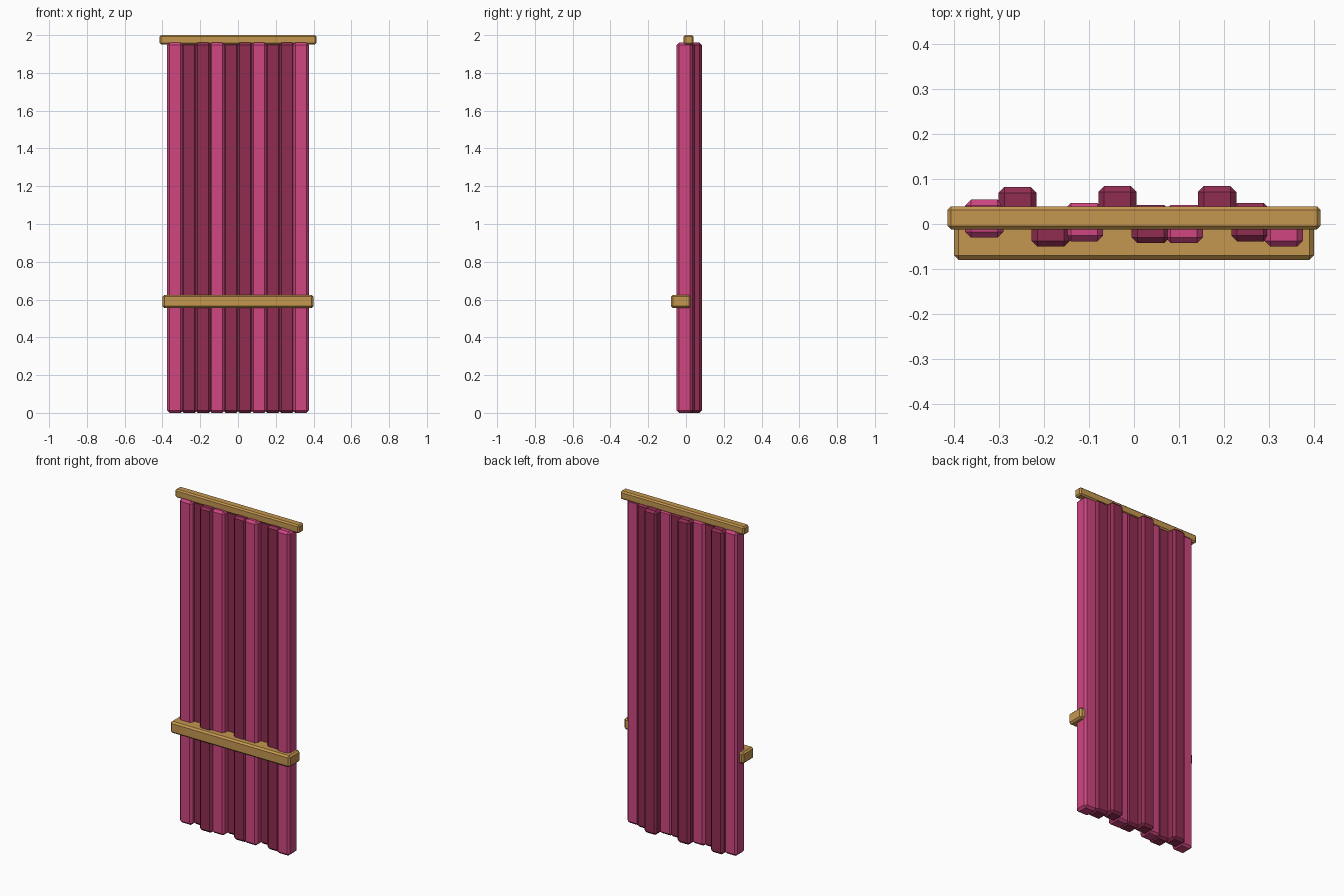
import bpy
import bmesh
from mathutils import Vector

cube = bpy.data.objects.get("Cube")
if cube:
    bpy.data.objects.remove(cube, do_unlink=True)


def make_material(name, rgb):
    mat = bpy.data.materials.new(name)
    mat.use_nodes = True
    colour = (*rgb, 1.0)
    mat.diffuse_color = colour
    mat.node_tree.nodes["Principled BSDF"].inputs["Base Color"].default_value = colour
    return mat


pink = make_material("pink cloth", (0.62, 0.062, 0.22))
wine = make_material("wine cloth", (0.28, 0.027, 0.083))
gold = make_material("gold trim", (0.56, 0.31, 0.08))


def chamfered_box(name, low, high, chamfer, mat):
    """Flat-shaded box between two corners with one-step chamfered edges."""
    low, high = Vector(low), Vector(high)
    bm = bmesh.new()
    bmesh.ops.create_cube(bm, size=1)
    bmesh.ops.scale(bm, vec=high - low, verts=bm.verts)
    bmesh.ops.bevel(bm, geom=bm.edges[:], offset=chamfer, segments=1,
                    affect='EDGES', profile=0.5)
    mesh = bpy.data.meshes.new(name)
    bm.to_mesh(mesh)
    bm.free()
    mesh.materials.append(mat)
    obj = bpy.data.objects.new(name, mesh)
    obj.location = (low + high) / 2
    bpy.context.collection.objects.link(obj)
    return obj


# Curtain folds: staggered in depth, every third one brighter
fold_depths = [0.012, 0.04, -0.008, 0.004, 0.042, 0.0, 0.0, 0.042, 0.004, -0.008]
half = 0.0425
for i, y in enumerate(fold_depths):
    x = (i - 4.5) * 0.074
    chamfered_box(f"curtain_fold_{i + 1}", (x - half, y - half, 0),
                  (x + half, y + half, 1.96), 0.013,
                  pink if i % 3 == 0 else wine)

# Rail on top and tie band across the front
chamfered_box("curtain_rail", (-0.415, -0.012, 1.95), (0.415, 0.039, 2), 0.008, gold)
chamfered_box("tie_band", (-0.4, -0.08, 0.555), (0.4, 0.025, 0.625), 0.01, gold)
